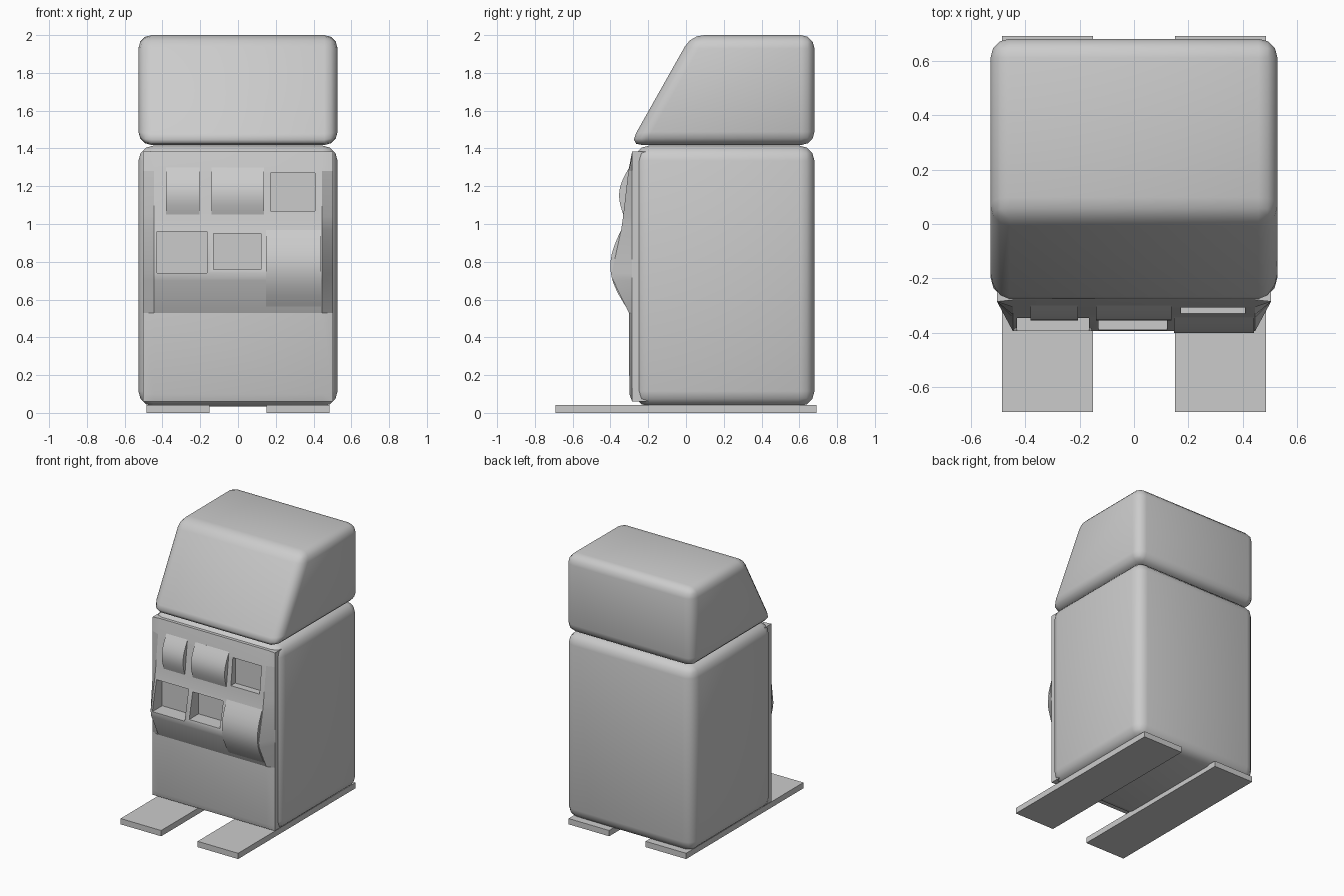
import bpy
import bmesh
import math

cube = bpy.data.objects.get("Cube")
if cube:
    bpy.data.objects.remove(cube, do_unlink=True)

grey = bpy.data.materials.new("plain_grey")
grey.use_nodes = True
grey.diffuse_color = (0.6, 0.6, 0.6, 1)
grey.node_tree.nodes["Principled BSDF"].inputs["Base Color"].default_value = (0.6, 0.6, 0.6, 1)


def make_object(name, bm):
    bmesh.ops.recalc_face_normals(bm, faces=bm.faces)
    mesh = bpy.data.meshes.new(name)
    bm.to_mesh(mesh)
    bm.free()
    mesh.materials.append(grey)
    obj = bpy.data.objects.new(name, mesh)
    bpy.context.collection.objects.link(obj)
    return obj


def loft(name, sections):
    """Skin a run of equal-length closed (x, y, z) loops and cap both ends."""
    bm = bmesh.new()
    rings = [[bm.verts.new(p) for p in s] for s in sections]
    n = len(rings[0])
    for a, b in zip(rings, rings[1:]):
        for i in range(n):
            j = (i + 1) % n
            bm.faces.new((a[i], a[j], b[j], b[i]))
    bm.faces.new(rings[0])
    bm.faces.new(rings[-1])
    return make_object(name, bm)


def extrude_side(name, profile, x0, x1):
    return loft(name, [[(x, y, z) for y, z in profile] for x in (x0, x1)])


def box(name, x0, x1, y0, y1, z0, z1):
    return extrude_side(name, [(y0, z0), (y1, z0), (y1, z1), (y0, z1)], x0, x1)


def apply_modifiers(obj):
    graph = bpy.context.evaluated_depsgraph_get()
    mesh = bpy.data.meshes.new_from_object(obj.evaluated_get(graph))
    obj.modifiers.clear()
    obj.data = mesh


def smooth(obj, angle):
    bpy.ops.object.select_all(action='DESELECT')
    obj.select_set(True)
    bpy.context.view_layer.objects.active = obj
    bpy.ops.object.shade_smooth_by_angle(angle=math.radians(angle))


def round_edges(obj, width):
    mod = obj.modifiers.new("rounding", 'BEVEL')
    mod.width = width
    mod.segments = 3
    mod.limit_method = 'ANGLE'
    mod.angle_limit = math.radians(25)
    apply_modifiers(obj)
    smooth(obj, 50)


# Cabinet and sloping hood
cabinet = box("cabinet", -0.527, 0.527, -0.275, 0.68, 0.035, 1.415)
round_edges(cabinet, 0.08)
hood = extrude_side("hood", [(-0.30, 1.418), (0.68, 1.418), (0.68, 2.0), (0.028, 2.0)], -0.527, 0.527)
round_edges(hood, 0.07)

# Two flat feet
for side, x in (("right", -0.317), ("left", 0.317)):
    box(side + "_foot", x - 0.167, x + 0.167, -0.69, 0.69, 0, 0.043)

# Front panel: bulging in the middle, flat at both edges
bulge = [(-0.278, 1.385), (-0.305, 1.28), (-0.333, 1.04), (-0.343, 0.97),
         (-0.393, 0.74), (-0.385, 0.70), (-0.302, 0.53), (-0.30, 0.10), (-0.285, 0.06)]
back_y = -0.2


def panel_section(x, amount):
    front = [(x, -0.285 + (y + 0.285) * amount, z) for y, z in bulge]
    return front + [(x, back_y, bulge[-1][1]), (x, back_y, bulge[0][1])]


panel = loft("front_panel", [panel_section(x, a) for x, a in
                             ((-0.503, 0), (-0.445, 1), (0.445, 1), (0.503, 0))])

# Open pockets cut into the panel
pockets = [(0.172, 0.408, 1.07, 1.27), (-0.43, -0.165, 0.74, 0.96), (-0.13, 0.122, 0.76, 0.95)]
for i, (x0, x1, z0, z1) in enumerate(pockets):
    cutter = box("pocket_cutter", x0, x1, -0.6, -0.1, z0, z1)
    cutter.hide_render = True
    mod = panel.modifiers.new("pocket", 'BOOLEAN')
    mod.operation = 'DIFFERENCE'
    mod.solver = 'EXACT'
    mod.object = cutter
    apply_modifiers(panel)
    bpy.data.objects.remove(cutter, do_unlink=True)
    box("pocket_back_%d" % (i + 1), x0 - 0.01, x1 + 0.01, -0.278, -0.25, z0 - 0.01, z1 + 0.01)
smooth(panel, 24)


# Curved covers standing out of the panel
def cover(name, x0, x1, top, bottom, depth, steps=10):
    (y0, z0), (y1, z1) = top, bottom
    curve = []
    for i in range(steps + 1):
        t = i / steps
        curve.append((y0 + (y1 - y0) * t - depth * math.sin(math.pi * t), z0 + (z1 - z0) * t))
    obj = extrude_side(name, curve + [(-0.26, z1), (-0.26, z0)], x0, x1)
    smooth(obj, 30)


cover("upper_right_cover", -0.38, -0.205, (-0.30, 1.30), (-0.33, 1.045), 0.038)
cover("upper_middle_cover", -0.14, 0.137, (-0.30, 1.30), (-0.33, 1.045), 0.038)
cover("large_left_cover", 0.147, 0.44, (-0.34, 0.975), (-0.30, 0.535), 0.08)
